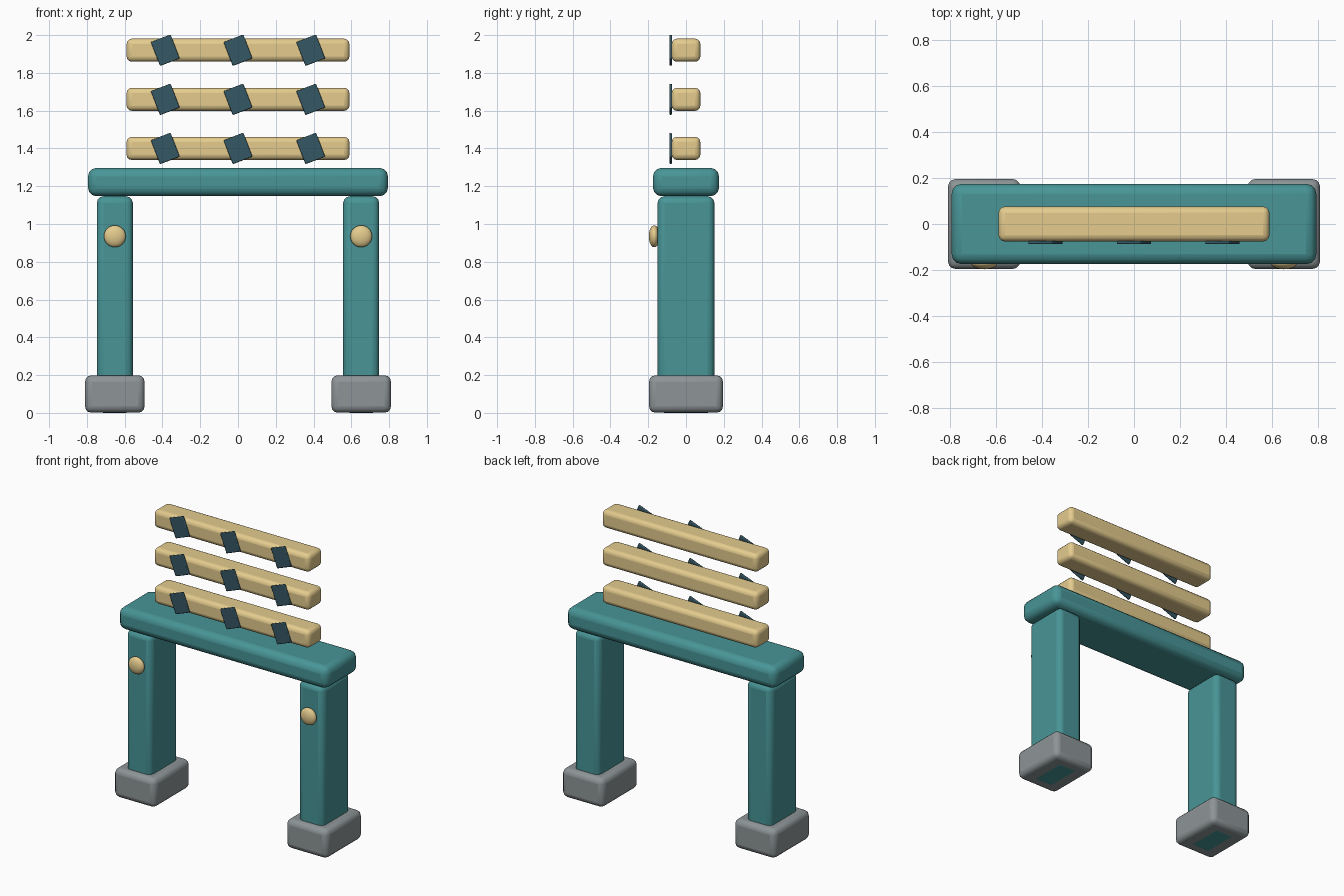
import bpy
from math import radians

if "Cube" in bpy.data.objects:
    bpy.data.objects.remove(bpy.data.objects["Cube"])


def material(name, rgb):
    m = bpy.data.materials.new(name)
    m.diffuse_color = (*rgb, 1)
    m.use_nodes = True
    m.node_tree.nodes["Principled BSDF"].inputs["Base Color"].default_value = m.diffuse_color
    return m


TEAL = material("teal_paint", (0.065, 0.30, 0.31))
SAND = material("pale_wood", (0.78, 0.60, 0.27))
DARK = material("dark_slate", (0.035, 0.095, 0.125))
GREY = material("stone_grey", (0.27, 0.30, 0.31))


def block(name, centre, size, bevel, mat, tilt=0, segments=3):
    """Rounded box with smooth edges."""
    bpy.ops.mesh.primitive_cube_add(size=1, location=centre)
    ob = bpy.context.object
    ob.name = name
    ob.scale = size
    bpy.ops.object.transform_apply(location=False, rotation=False, scale=True)
    ob.rotation_euler.y = tilt
    ob.data.materials.append(mat)
    mod = ob.modifiers.new("rounded_edges", 'BEVEL')
    mod.width = bevel
    mod.segments = segments
    bpy.ops.object.shade_smooth_by_angle(angle=radians(35))
    return ob


# Two posts with feet and front knobs
for side, label in ((-1, "left"), (1, "right")):
    x = side * 0.652
    block(f"{label}_foot", (x, 0, 0.1), (0.316, 0.392, 0.198), 0.035, GREY)
    block(f"{label}_post", (x, 0, 0.5735), (0.19, 0.30, 1.147), 0.035, TEAL)
    bpy.ops.mesh.primitive_uv_sphere_add(segments=32, ring_count=16, radius=1,
                                         location=(x, -0.168, 0.935))
    knob = bpy.context.object
    knob.name = f"{label}_knob"
    knob.scale = (0.058, 0.029, 0.058)
    knob.data.materials.append(SAND)
    bpy.ops.object.shade_smooth()

# Cross beam
block("cross_beam", (0, 0, 1.222), (1.588, 0.35, 0.15), 0.045, TEAL)

# Three floating planks, each with three tilted plates on the front
for row, z in enumerate((1.40, 1.66, 1.92), 1):
    block(f"plank_{row}", (0, 0, z), (1.18, 0.152, 0.122), 0.028, SAND)
    for col, x in enumerate((-0.385, 0, 0.385), 1):
        block(f"plate_{row}_{col}", (x, -0.081, z), (0.112, 0.014, 0.136),
              0.005, DARK, tilt=radians(-21), segments=2)
